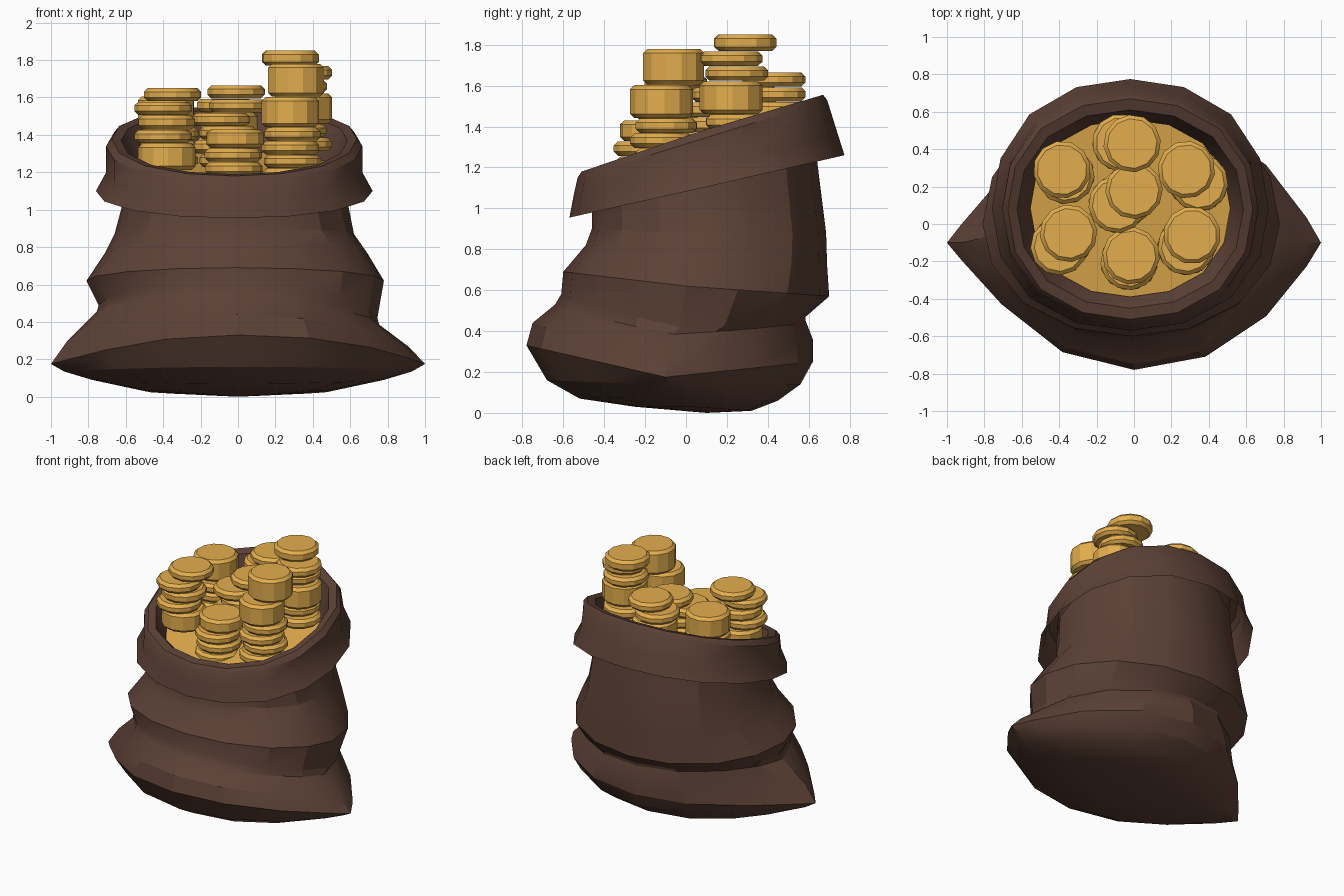
import bpy, bmesh, math, random

if "Cube" in bpy.data.objects:
    bpy.data.objects.remove(bpy.data.objects["Cube"])
random.seed(4)

def material(name, rgb):
    m = bpy.data.materials.new(name)
    m.diffuse_color = (*rgb, 1)
    m.use_nodes = True
    m.node_tree.nodes["Principled BSDF"].inputs["Base Color"].default_value = m.diffuse_color
    return m

cloth = material("brown_cloth", (0.108, 0.053, 0.037))
gold = material("gold", (0.77, 0.42, 0.075))
N = 16

def finish(bm, name, mat, angle):
    bmesh.ops.recalc_face_normals(bm, faces=bm.faces)
    me = bpy.data.meshes.new(name)
    bm.to_mesh(me)
    bm.free()
    me.materials.append(mat)
    ob = bpy.data.objects.new(name, me)
    bpy.context.collection.objects.link(ob)
    bpy.ops.object.select_all(action='DESELECT')
    ob.select_set(True)
    bpy.context.view_layer.objects.active = ob
    bpy.ops.object.shade_smooth_by_angle(angle=math.radians(angle))
    return ob

def ring(bm, yf, zf, yb, zb, rx, ys, zs, point=0, cx=0, lean=0):
    """Closed loop given its front, back and side points; point=1 makes pinched corners."""
    verts = []
    for i in range(N):
        a = 2 * math.pi * i / N
        c, s = math.cos(a), math.sin(a)
        full = 1 + .03 * (1 - point) * math.sin(2 * a) ** 2
        lens = math.copysign(max(0, 1 - abs(c) ** (2.2 + .4 * c)), s)
        t = s * full * (1 - point) + lens * point
        y = ys + ((yb - ys) if t > 0 else (ys - yf)) * t
        z = zs + (zb - zs if t > 0 else zf - zs) * abs(t) - lean * c
        verts.append(bm.verts.new((cx + rx * c * full, y, z)))
    return verts

def loft(bm, rings):
    for a, b in zip(rings, rings[1:]):
        for i in range(N):
            j = (i + 1) % N
            bm.faces.new((a[i], a[j], b[j], b[i]))

# Sack body: front y,z / back y,z / half width / side y,z / corner pinch / centre x / lean
body = [
    (-.25, .03, .32, .01, .50, .02, .03, .3),
    (-.52, .07, .45, .06, .78, -.04, .09, .6),
    (-.68, .16, .56, .14, .93, -.08, .135, .9),
    (-.78, .33, .62, .25, 1.0, -.10, .175, 1),
    (-.75, .44, .62, .36, .915, -.10, .28, .9, 0, .015),
    (-.64, .53, .585, .45, .755, -.06, .42, .35, 0, .035),
    (-.61, .58, .585, .47, .745, -.03, .455, .15, 0, .035),
    (-.60, .69, .70, .57, .795, .0, .62, .12, -.015),
    (-.49, .82, .69, .72, .70, .05, .77, 0, -.01),
    (-.46, .90, .685, .88, .64, .08, .87, 0, -.02),
    (-.46, 1.0, .66, 1.08, .605, .08, 1.02, 0, -.015),
    (-.46, 1.13, .62, 1.40, .59, .08, 1.26, 0, -.01),
]
bm = bmesh.new()
rings = [ring(bm, *r) for r in body]
loft(bm, rings)
base = bm.verts.new((0, .1, 0))
for i in range(N):
    bm.faces.new((base, rings[0][(i + 1) % N], rings[0][i]))
finish(bm, "sack_body", cloth, 24)

# Folded-over cuff, open below, and its inner lining
cuff = [
    (-.57, .955, .775, 1.26, .74, .08, 1.10, 0, -.02),
    (-.55, 1.06, .74, 1.37, .685, .08, 1.20, 0, -.02),
    (-.53, 1.15, .69, 1.53, .685, .08, 1.34, 0, -.02),
    (-.51, 1.18, .67, 1.555, .655, .08, 1.38, 0, -.02),
    (-.45, 1.19, .61, 1.535, .605, .08, 1.37, 0, -.02),
    (-.40, 1.13, .585, 1.42, .57, .08, 1.27, 0, -.02),
    (-.37, 1.08, .555, 1.25, .52, .08, 1.15, 0, -.02),
]
bm = bmesh.new()
loft(bm, [ring(bm, *r) for r in cuff])
finish(bm, "sack_cuff", cloth, 32)

# Sloping gold filling
bm = bmesh.new()
bm.faces.new(ring(bm, -.39, 1.13, .56, 1.31, .535, .085, 1.22, 0, -.02))
finish(bm, "gold_filling", gold, 30)

def coin(name, x, y, z0, z1, r=.154):
    """Twelve-sided coin with chamfered rims."""
    bm = bmesh.new()
    bmesh.ops.create_cone(bm, cap_ends=True, segments=12, radius1=r, radius2=r, depth=z1 - z0)
    rims = [e for e in bm.edges if abs(e.verts[0].co.z - e.verts[1].co.z) < 1e-5]
    bmesh.ops.bevel(bm, geom=rims, offset=.02, segments=1, affect='EDGES')
    ob = finish(bm, name, gold, 25)
    ob.location = (x, y, (z0 + z1) / 2)
    ob.rotation_euler.z = random.uniform(0, .5)

# Coin stacks: x, y, top height, shift of the lower coins, thicknesses from the top down
T, K = .07, .16
stacks = {
    "left_front": (-.35, -.05, 1.65, (-.05, -.07), (T, T, .075, T, .14)),
    "left_back": (-.385, .29, 1.605, (.02, -.03), (K, T, T, T)),
    "middle_back": (-.01, .43, 1.665, (-.06, .005), (T, T, .13, T)),
    "centre": (0, .18, 1.59, (-.09, -.075), (T, T, T, T, T)),
    "middle_front": (-.016, -.17, 1.43, (-.01, -.03), (.10, T, T, T)),
    "right_back": (.28, .29, 1.85, (.07, -.07), (.08, T, T, K, T, T)),
    "right_front": (.31, -.06, 1.78, (-.03, -.06), (.175, K, T, T, T, T)),
}
for name, (x, y, z, (dx, dy), sizes) in stacks.items():
    for i, h in enumerate(sizes):
        # alternate coins slide further out of line
        f = 0 if i == 0 else (1 if i % 2 else .6)
        coin(f"coin_{name}_{i + 1}", x + dx * f, y + dy * f, z - h, z)
        z -= h + .003
